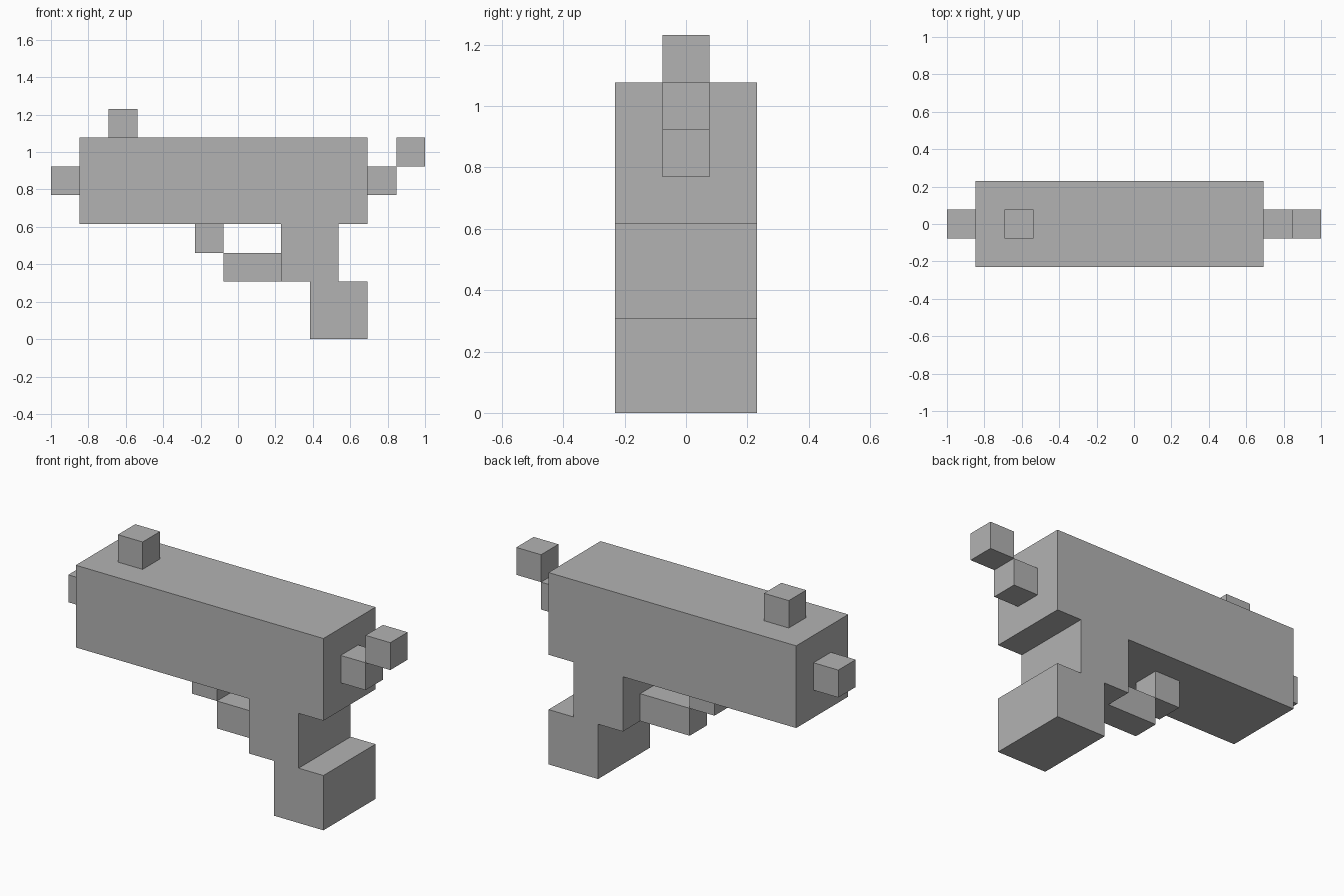
import bpy
import bmesh

if "Cube" in bpy.data.objects:
    bpy.data.objects.remove(bpy.data.objects["Cube"], do_unlink=True)

U = 2 / 13  # one block

grey = bpy.data.materials.new("plain grey")
grey.use_nodes = True
colour = (0.45, 0.45, 0.45, 1)
grey.diffuse_color = colour
grey.node_tree.nodes["Principled BSDF"].inputs["Base Color"].default_value = colour


def extrude_profile(name, outline, width):
    """Extrude an x-z outline, counted in blocks, evenly about y = 0."""
    bm = bmesh.new()
    verts = [bm.verts.new((x * U - 1, -width * U / 2, z * U)) for x, z in outline]
    face = bm.faces.new(verts)
    side = bmesh.ops.extrude_face_region(bm, geom=[face])["geom"]
    moved = [v for v in side if isinstance(v, bmesh.types.BMVert)]
    bmesh.ops.translate(bm, verts=moved, vec=(0, width * U, 0))
    bmesh.ops.recalc_face_normals(bm, faces=bm.faces)
    mesh = bpy.data.meshes.new(name)
    bm.to_mesh(mesh)
    bm.free()
    mesh.materials.append(grey)
    obj = bpy.data.objects.new(name, mesh)
    bpy.context.collection.objects.link(obj)


def block(name, x, z, length=1):
    extrude_profile(name, [(x, z), (x + length, z), (x + length, z + 1), (x, z + 1)], 1)


# Wide body with the stepped grip in one piece
extrude_profile("body_and_grip", [
    (1, 4), (8, 4), (8, 2), (9, 2), (9, 0), (11, 0), (11, 2),
    (10, 2), (10, 4), (11, 4), (11, 7), (1, 7)], 3)

# Narrow fittings along the centre line
block("muzzle", 0, 5)
block("front_sight", 2, 7)
block("guard_front", 5, 3)
block("guard_bottom", 6, 2, length=2)
block("hammer_base", 11, 5)
block("hammer_tip", 12, 6)
